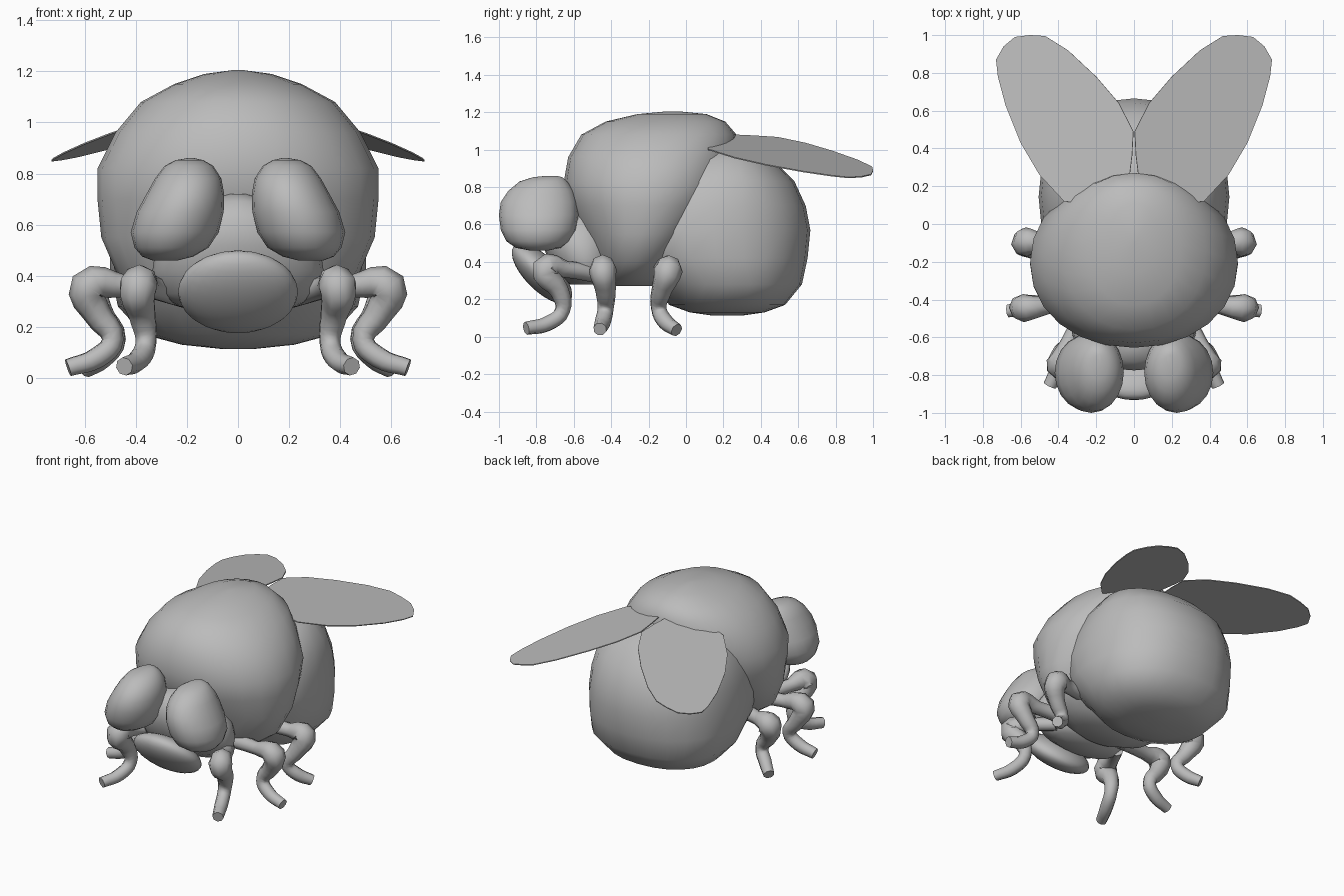
import bpy, bmesh, math
from mathutils import Matrix

cube = bpy.data.objects.get("Cube")
if cube:
    bpy.data.objects.remove(cube, do_unlink=True)

grey = bpy.data.materials.new("plain grey")
grey.use_nodes = True
COLOUR = (0.5, 0.5, 0.5, 1)
grey.diffuse_color = COLOUR
grey.node_tree.nodes["Principled BSDF"].inputs["Base Color"].default_value = COLOUR


def finish(obj, mirror=False):
    """Material, smooth shading and optional mirroring to the other side."""
    obj.data.materials.clear()
    obj.data.materials.append(grey)
    bpy.ops.object.select_all(action="DESELECT")
    obj.select_set(True)
    bpy.context.view_layer.objects.active = obj
    bpy.ops.object.shade_smooth_by_angle(angle=math.radians(60))
    if mirror:
        obj.modifiers.new("Mirror", "MIRROR")


def from_bmesh(name, bm, mirror=False):
    bmesh.ops.recalc_face_normals(bm, faces=bm.faces)
    mesh = bpy.data.meshes.new(name)
    bm.to_mesh(mesh)
    bm.free()
    obj = bpy.data.objects.new(name, mesh)
    bpy.context.collection.objects.link(obj)
    finish(obj, mirror)
    return obj


def signed_power(v, p):
    return math.copysign(abs(v) ** p, v)


def loft(name, rings, power=2.0, sides=24, mirror=False):
    """Stack rounded rings given as (z, x centre, x radius, front y, back y)."""
    bm = bmesh.new()
    loops = []
    for z, cx, rx, front, back in rings:
        loop = []
        for i in range(sides):
            a = math.tau * i / sides
            x = cx + rx * signed_power(math.cos(a), 2 / power)
            y = (front + back) / 2 + (back - front) / 2 * signed_power(math.sin(a), 2 / power)
            loop.append(bm.verts.new((x, y, z)))
        loops.append(loop)
    for low, high in zip(loops, loops[1:]):
        for i in range(sides):
            j = (i + 1) % sides
            bm.faces.new((low[i], low[j], high[j], high[i]))
    for loop in (loops[0], loops[-1]):
        bm.faces.new(loop)
    return from_bmesh(name, bm, mirror)


def leg(name, points):
    """Tapered tube through (x, y, z, radius) points, mirrored."""
    curve = bpy.data.curves.new(name, "CURVE")
    curve.dimensions = "3D"
    curve.bevel_depth = 1
    curve.bevel_resolution = 2
    curve.resolution_u = 4
    curve.use_fill_caps = True
    spline = curve.splines.new("BEZIER")
    spline.bezier_points.add(len(points) - 1)
    for p, (x, y, z, r) in zip(spline.bezier_points, points):
        p.co = (x, y, z)
        p.radius = r
        p.handle_left_type = p.handle_right_type = "AUTO"
    obj = bpy.data.objects.new(name, curve)
    bpy.context.collection.objects.link(obj)
    bpy.ops.object.select_all(action="DESELECT")
    obj.select_set(True)
    bpy.context.view_layer.objects.active = obj
    bpy.ops.object.convert(target="MESH")
    finish(bpy.context.view_layer.objects.active, mirror=True)


# Body
loft("thorax", [
    (0.27, 0, 0.20, -0.42, -0.18), (0.31, 0, 0.34, -0.45, -0.12),
    (0.40, 0, 0.47, -0.49, -0.03), (0.55, 0, 0.535, -0.56, 0.09),
    (0.70, 0, 0.55, -0.63, 0.20), (0.82, 0, 0.55, -0.655, 0.25),
    (0.96, 0, 0.48, -0.63, 0.27), (1.08, 0, 0.38, -0.56, 0.27),
    (1.15, 0, 0.25, -0.43, 0.21), (1.19, 0, 0.13, -0.26, 0.11),
    (1.205, 0, 0.02, -0.10, -0.04)], power=2.1)
loft("abdomen", [
    (0.113, 0, 0.06, 0.14, 0.30), (0.13, 0, 0.22, 0.02, 0.42),
    (0.17, 0, 0.37, -0.09, 0.53), (0.28, 0, 0.47, -0.17, 0.62),
    (0.42, 0, 0.50, -0.32, 0.65), (0.57, 0, 0.505, -0.38, 0.665),
    (0.70, 0, 0.49, -0.33, 0.64), (0.83, 0, 0.455, -0.22, 0.58),
    (0.95, 0, 0.37, -0.05, 0.46), (1.02, 0, 0.20, 0.06, 0.33)], power=2.25)

# Head
loft("head", [
    (0.28, 0, 0.23, -0.62, -0.40), (0.33, 0, 0.31, -0.68, -0.37),
    (0.42, 0, 0.335, -0.74, -0.35), (0.52, 0, 0.32, -0.775, -0.35),
    (0.62, 0, 0.25, -0.775, -0.38), (0.69, 0, 0.14, -0.73, -0.42),
    (0.72, 0, 0.04, -0.66, -0.50)])
bm = bmesh.new()
bmesh.ops.create_uvsphere(
    bm, u_segments=24, v_segments=14, radius=1,
    matrix=Matrix.Translation((0, -0.77, 0.337)) @ Matrix.Rotation(math.radians(45), 4, "X")
    @ Matrix.Diagonal((0.235, 0.09, 0.21, 1)))
from_bmesh("mouth_pad", bm)
loft("eyes", [
    (0.46, 0.285, 0.05, -0.83, -0.74), (0.475, 0.275, 0.10, -0.91, -0.67),
    (0.51, 0.26, 0.145, -0.96, -0.62), (0.57, 0.248, 0.172, -0.99, -0.585),
    (0.65, 0.226, 0.170, -1.0, -0.575), (0.72, 0.206, 0.152, -0.99, -0.58),
    (0.78, 0.195, 0.130, -0.95, -0.60), (0.83, 0.192, 0.095, -0.89, -0.635),
    (0.852, 0.19, 0.055, -0.82, -0.66), (0.86, 0.185, 0.015, -0.75, -0.69)],
    sides=20, mirror=True)

# Legs
leg("front_legs", [
    (0.25, -0.47, 0.33, 0.045), (0.35, -0.64, 0.36, 0.045), (0.39, -0.75, 0.36, 0.078),
    (0.375, -0.68, 0.25, 0.055), (0.36, -0.66, 0.14, 0.042), (0.39, -0.74, 0.07, 0.042),
    (0.445, -0.855, 0.045, 0.036)])
leg("middle_legs", [
    (0.22, -0.40, 0.35, 0.05), (0.45, -0.43, 0.36, 0.045), (0.585, -0.445, 0.355, 0.075),
    (0.55, -0.43, 0.25, 0.055), (0.49, -0.43, 0.15, 0.043), (0.55, -0.445, 0.08, 0.043),
    (0.665, -0.46, 0.04, 0.036)])
leg("rear_legs", [
    (0.34, -0.13, 0.38, 0.05), (0.47, -0.11, 0.37, 0.045), (0.57, -0.095, 0.355, 0.078),
    (0.54, -0.13, 0.25, 0.055), (0.48, -0.145, 0.15, 0.043), (0.53, -0.11, 0.08, 0.043),
    (0.60, -0.05, 0.035, 0.036)])

# Wings: flat outline lying on a plane that slopes outward and back
outline = [
    (0.03, 0.20), (0.01, 0.36), (0.003, 0.49), (0.08, 0.64), (0.20, 0.78), (0.35, 0.92),
    (0.47, 0.995), (0.55, 1.0), (0.63, 0.99), (0.69, 0.94), (0.73, 0.87), (0.72, 0.78),
    (0.68, 0.63), (0.60, 0.43), (0.50, 0.26), (0.37, 0.12), (0.20, 0.10)]
bm = bmesh.new()
bm.faces.new([bm.verts.new((x, y, 1.104 - 0.255 * x - 0.078 * y)) for x, y in outline])
wings = from_bmesh("wings", bm, mirror=True)
wings.data.shade_flat()
thickness = wings.modifiers.new("Thickness", "SOLIDIFY")
thickness.thickness = 0.006
thickness.offset = 0
